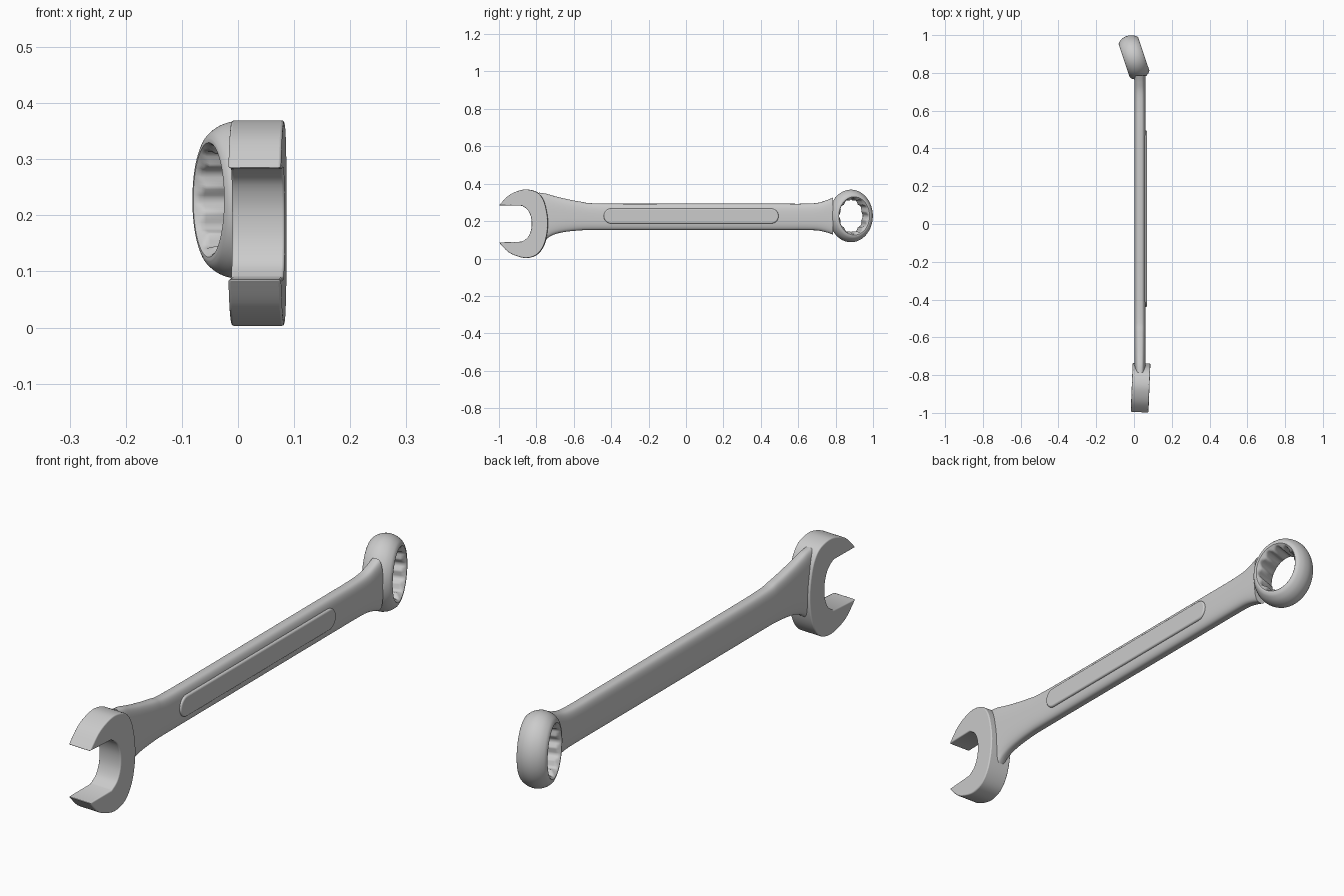
import bpy, bmesh, math
from mathutils import Vector, Matrix

if "Cube" in bpy.data.objects:
    bpy.data.objects.remove(bpy.data.objects["Cube"])


def spline(pts, n, closed=False):
    """Catmull-Rom curve through the points."""
    pts = [Vector(p) for p in pts]
    out = []
    for i in range(len(pts) - 1):
        p0, p1, p2 = pts[max(i - 1, 0)], pts[i], pts[i + 1]
        p3 = pts[min(i + 2, len(pts) - 1)]
        for k in range(n):
            t = k / n
            out.append(0.5 * (2 * p1 + (p2 - p0) * t
                              + (2 * p0 - 5 * p1 + 4 * p2 - p3) * t * t
                              + (3 * p1 - p0 - 3 * p2 + p3) * t ** 3))
    return out + [pts[-1]]


def finish(name, bm, angle=35, bevel=0):
    bmesh.ops.recalc_face_normals(bm, faces=bm.faces[:])
    me = bpy.data.meshes.new(name)
    bm.to_mesh(me)
    bm.free()
    ob = bpy.data.objects.new(name, me)
    bpy.context.collection.objects.link(ob)
    if bevel:
        mod = ob.modifiers.new("bevel", 'BEVEL')
        mod.width, mod.segments, mod.limit_method = bevel, 3, 'ANGLE'
        mod.angle_limit = math.radians(40)
    bpy.context.view_layer.objects.active = ob
    ob.select_set(True)
    bpy.ops.object.shade_smooth_by_angle(angle=math.radians(angle))
    ob.select_set(False)
    return ob


def loft(rings, caps=False, wrap=False):
    """Skin a list of closed point rings."""
    bm = bmesh.new()
    vs = [[bm.verts.new(p) for p in r] for r in rings]
    n = len(vs[0])
    for i in range(len(vs) if wrap else len(vs) - 1):
        a, b = vs[i], vs[(i + 1) % len(vs)]
        for j in range(n):
            k = (j + 1) % n
            bm.faces.new((a[j], a[k], b[k], b[j]))
    if caps:
        bm.faces.new(vs[0])
        bm.faces.new(vs[-1])
    return bm


def plate(outline, x0, x1):
    """Extrude a (y, z) outline along x."""
    return loft([[(x, p[0], p[1]) for p in outline] for x in (x0, x1)], caps=True)


# Shaft: rounded section flaring into both heads (y, z low, z high)
stations = [(-.785, .06, .352), (-.75, .1, .347), (-.715, .124, .337), (-.66, .14, .323),
            (-.57, .15, .305), (-.46, .152, .294), (0, .152, .293), (.5, .152, .293),
            (.62, .152, .293), (.7, .15, .297), (.75, .14, .311), (.785, .128, .326)]
rings = []
for y, lo, hi in spline(stations, 6):
    ring = []
    for j in range(48):
        a = math.tau * j / 48
        c, s = math.cos(a), math.sin(a)
        ring.append((.032 + .03 * math.copysign(abs(c) ** .6, c), y,
                     (lo + hi) / 2 + (hi - lo) / 2 * math.copysign(abs(s) ** .75, s)))
    rings.append(ring)
finish("shaft", loft(rings, caps=True), 50)

# Raised grip panel on the right side of the shaft
pts = []
for yc, start in ((.455, -90), (-.4, 90)):
    for k in range(17):
        a = math.radians(start + 180 * k / 16)
        pts.append((yc + .04 * math.cos(a), .227 + .04 * math.sin(a)))
finish("grip_panel", plate(pts, .04, .0685), 50, .006)

# Open jaw head: curved outside, straight slot with a rounded throat
outer = spline([(-.998, .086), (-.95, .036), (-.9, .012), (-.85, .003), (-.8, .018),
                (-.764, .06), (-.744, .12), (-.737, .19), (-.744, .255), (-.762, .315),
                (-.795, .354), (-.85, .369), (-.9, .36), (-.95, .334), (-.998, .284)], 5)
throat = spline([(-.875, .282), (-.845, .26), (-.828, .225), (-.823, .186),
                 (-.828, .147), (-.845, .112), (-.875, .09)], 5)
bm = plate([tuple(p) for p in outer + throat], -.047, .047)
bmesh.ops.rotate(bm, cent=(0, -.85, 0), matrix=Matrix.Rotation(math.radians(-2.3), 3, 'Z'),
                 verts=bm.verts[:])
bmesh.ops.translate(bm, vec=(.0355, 0, 0), verts=bm.verts[:])
finish("open_jaw", bm, 40, .006)

# Ring head: tilted bulging ring with a twelve-point hole
outside = spline([(-.055, .108), (-.048, .12), (-.028, .134), (0, .1405),
                  (.028, .134), (.048, .12), (.055, .108)], 4)
inside = [(.055, .102), (.051, .098), (.044, .092), (.036, .085),
          (-.036, .085), (-.044, .092), (-.051, .098), (-.055, .102)]
N = 144
rings = []
for i, (t, r) in enumerate([tuple(p) for p in outside] + inside):
    ring = []
    for j in range(N):
        a = math.tau * j / N
        rad = r
        if i >= len(outside):
            w = abs((j % 12) - 6) / 6
            rad = max(r, .084 + .0125 * min(1, 1.25 * w))
        ring.append((t, .85 * rad * math.cos(a), rad * math.sin(a)))
    rings.append(ring)
bm = loft(rings, wrap=True)
bmesh.ops.rotate(bm, cent=(0, 0, 0), matrix=Matrix.Rotation(math.radians(18.5), 3, 'Z'),
                 verts=bm.verts[:])
bmesh.ops.translate(bm, vec=(0, .882, .2275), verts=bm.verts[:])
finish("ring_head", bm, 40)
